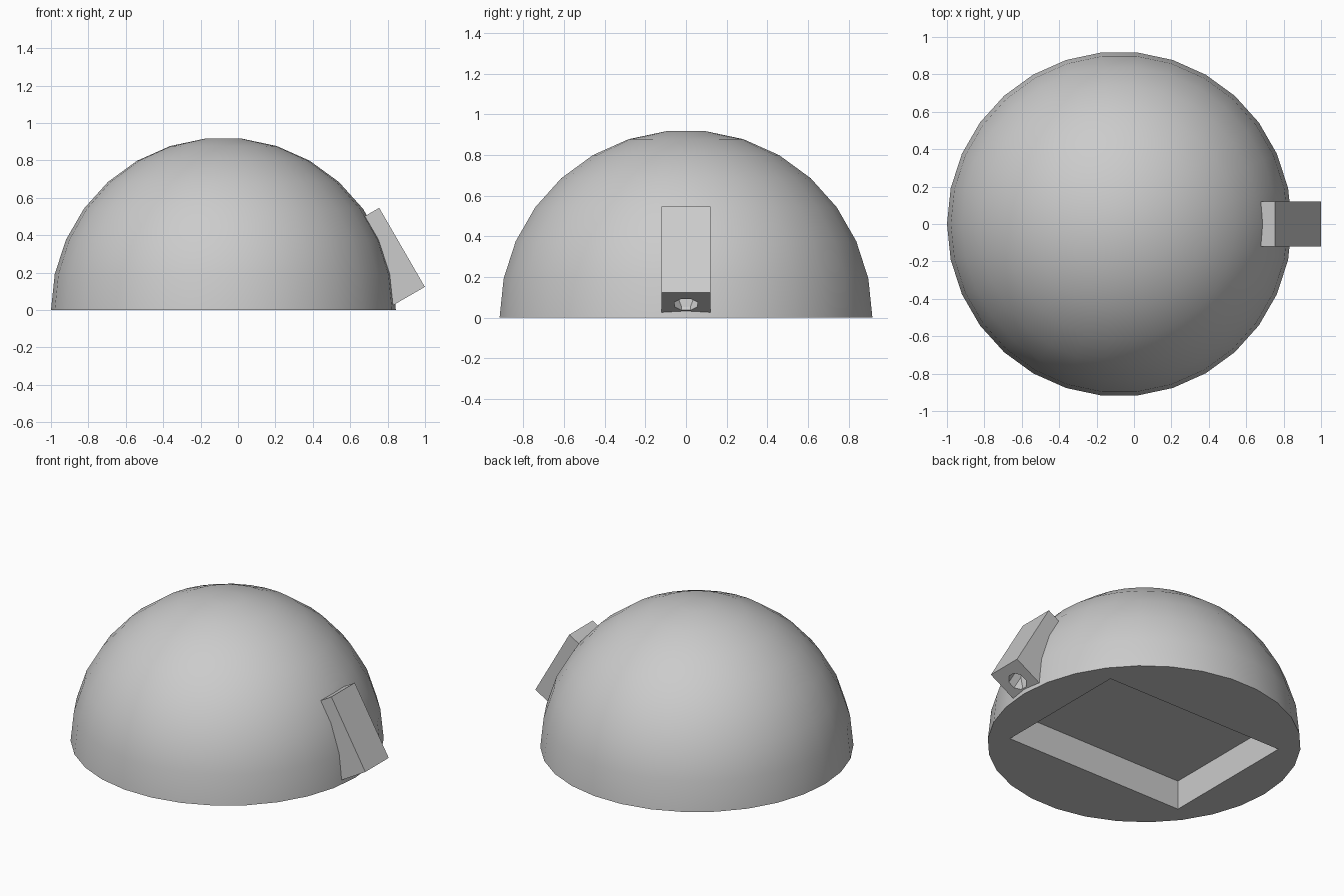
import bpy
import bmesh
from math import radians, sin, cos
from mathutils import Matrix, Vector

default = bpy.data.objects.get("Cube")
if default:
    bpy.data.objects.remove(default, do_unlink=True)

RADIUS = 0.922
CENTRE_X = RADIUS - 1
SIDES = 30

grey = bpy.data.materials.new("plain grey")
grey.use_nodes = True
colour = (0.6, 0.6, 0.6, 1)
grey.diffuse_color = colour
grey.node_tree.nodes["Principled BSDF"].inputs["Base Color"].default_value = colour


def make_object(name, bm):
    bmesh.ops.recalc_face_normals(bm, faces=bm.faces)
    mesh = bpy.data.meshes.new(name)
    bm.to_mesh(mesh)
    bm.free()
    mesh.materials.append(grey)
    obj = bpy.data.objects.new(name, mesh)
    bpy.context.collection.objects.link(obj)
    return obj


def make_box(name, size, matrix):
    bm = bmesh.new()
    bmesh.ops.create_cube(bm, size=1, matrix=matrix @ Matrix.Diagonal((*size, 1)))
    return make_object(name, bm)


def activate(obj):
    bpy.ops.object.select_all(action='DESELECT')
    obj.select_set(True)
    bpy.context.view_layer.objects.active = obj


def cut(obj, cutter):
    """Subtract the cutter and discard it."""
    cutter.hide_render = True
    mod = obj.modifiers.new("cut", 'BOOLEAN')
    mod.operation = 'DIFFERENCE'
    mod.solver = 'EXACT'
    mod.object = cutter
    activate(obj)
    bpy.ops.object.modifier_apply(modifier=mod.name)
    bpy.data.objects.remove(cutter, do_unlink=True)


def shade(obj):
    activate(obj)
    bpy.ops.object.shade_smooth_by_angle(angle=radians(30))


# Dome: rings spun around the vertical axis, with a small flat cap and a flat base
bm = bmesh.new()
profile = [bm.verts.new((CENTRE_X + RADIUS * sin(radians(a)), 0, RADIUS * cos(radians(a))))
           for a in range(6, 91, 12)]
edges = [bm.edges.new(pair) for pair in zip(profile, profile[1:])]
bmesh.ops.spin(bm, geom=profile + edges, cent=(CENTRE_X, 0, 0), axis=(0, 0, 1),
               angle=radians(360), steps=SIDES)
bmesh.ops.remove_doubles(bm, verts=bm.verts, dist=0.0005)
bmesh.ops.holes_fill(bm, edges=[e for e in bm.edges if e.is_boundary], sides=0)
dome = make_object("dome", bm)

# Rectangular pocket in the base
cut(dome, make_box("pocket_cutter", (1.29, 0.92, 0.38), Matrix.Translation((CENTRE_X, 0, 0))))
shade(dome)

# Leaning square block on the left side
WIDTH, LENGTH = 0.24, 0.488
tilt = Matrix.Rotation(radians(-30), 4, 'Y')
outer_middle = Vector((0.877, 0, 0.335))
centre = outer_middle - tilt.to_3x3() @ Vector((WIDTH / 2, 0, 0))
place = Matrix.Translation(centre) @ tilt
block = make_box("side_block", (WIDTH, WIDTH, LENGTH), place)

# Octagonal socket in the lower end of the block
bm = bmesh.new()
bmesh.ops.create_cone(bm, cap_ends=True, segments=8, radius1=0.06, radius2=0.06, depth=0.7,
                      matrix=place @ Matrix.Translation((0, 0, -0.18 - LENGTH / 4))
                      @ Matrix.Rotation(radians(22.5), 4, 'Z'))
cut(block, make_object("socket_cutter", bm))
shade(block)
